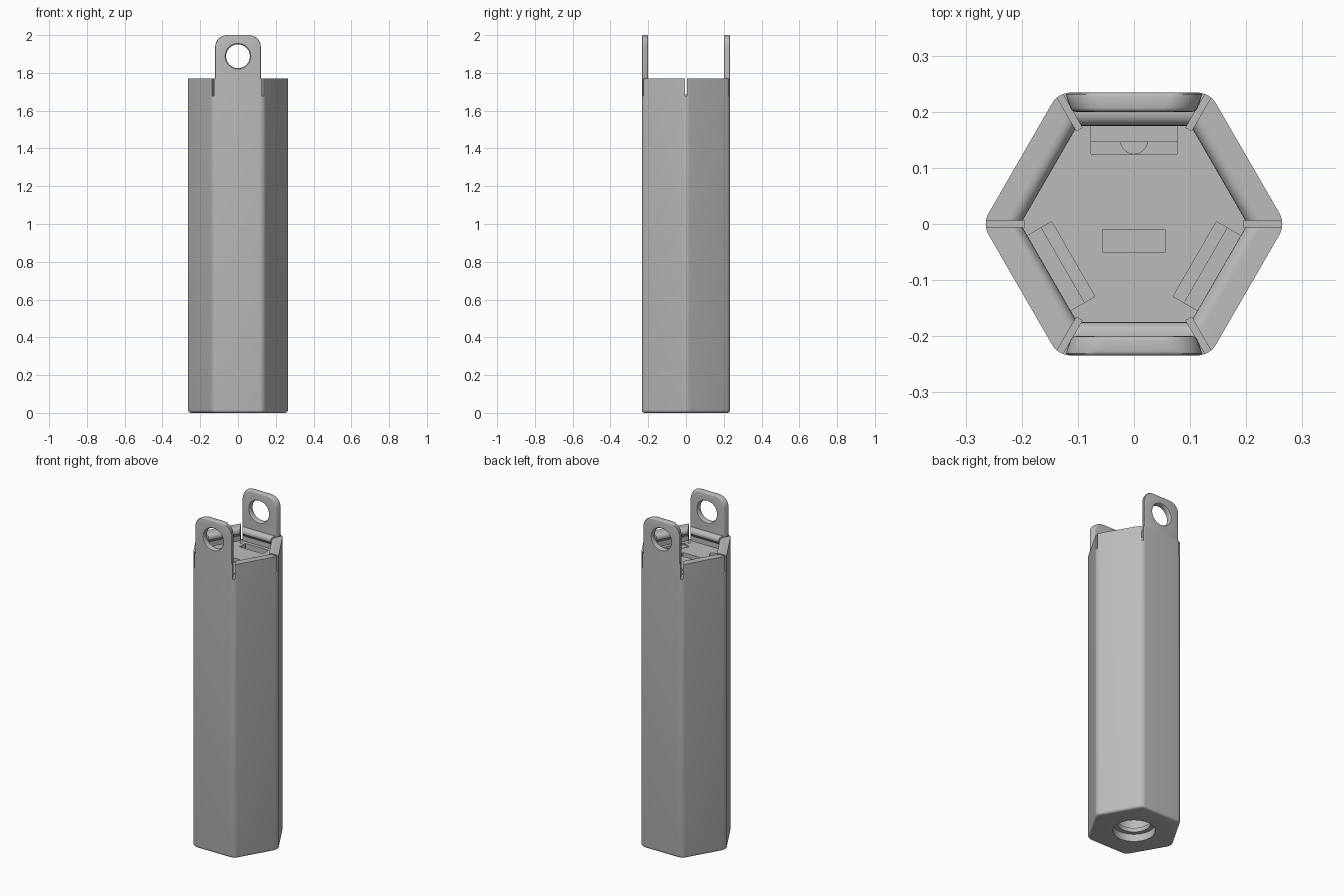
import bpy, bmesh, math
from mathutils import Matrix, Vector

if "Cube" in bpy.data.objects:
    bpy.data.objects.remove(bpy.data.objects["Cube"])

grey = bpy.data.materials.new("plain grey")
grey.diffuse_color = (0.5, 0.5, 0.5, 1)
grey.use_nodes = True
grey.node_tree.nodes["Principled BSDF"].inputs["Base Color"].default_value = grey.diffuse_color

APOTHEM, RIM, FLOOR = 0.234, 1.77, 1.685


def finish(name, bm):
    bmesh.ops.recalc_face_normals(bm, faces=bm.faces)
    mesh = bpy.data.meshes.new(name)
    bm.to_mesh(mesh)
    bm.free()
    mesh.materials.append(grey)
    obj = bpy.data.objects.new(name, mesh)
    bpy.context.collection.objects.link(obj)
    return obj


def loft(name, rings):
    """Skin a stack of closed rings and cap both ends."""
    bm = bmesh.new()
    rows = [[bm.verts.new(p) for p in ring] for ring in rings]
    for a, b in zip(rows, rows[1:]):
        for i in range(len(a)):
            j = (i + 1) % len(a)
            bm.faces.new((a[i], a[j], b[j], b[i]))
    bm.faces.new(rows[0])
    bm.faces.new(rows[-1])
    return finish(name, bm)


def hexagon(apothem, z, fillet, steps=6):
    """Hexagon with rounded corners, one corner on +x."""
    pts = []
    centre = (apothem - fillet) / math.cos(math.pi / 6)
    for k in range(6):
        a = k * math.pi / 3
        for s in range(steps + 1):
            t = a + math.radians(-30 + 60 * s / steps)
            pts.append((centre * math.cos(a) + fillet * math.cos(t),
                        centre * math.sin(a) + fillet * math.sin(t), z))
    return pts


def circle(r, z, n=48):
    return [(r * math.cos(2 * math.pi * i / n), r * math.sin(2 * math.pi * i / n), z)
            for i in range(n)]


def box(x0, x1, y0, y1, z0, z1, turn=0):
    ring = [(x0, y0), (x1, y0), (x1, y1), (x0, y1)]
    obj = loft("cutter", [[(x, y, z) for x, y in ring] for z in (z0, z1)])
    obj.data.transform(Matrix.Rotation(turn, 4, 'Z'))
    return obj


def cut(target, cutter):
    mod = target.modifiers.new("cut", 'BOOLEAN')
    mod.operation, mod.solver, mod.object = 'DIFFERENCE', 'EXACT', cutter
    bpy.context.view_layer.objects.active = target
    bpy.ops.object.modifier_apply(modifier=mod.name)
    bpy.data.objects.remove(cutter)


def smooth(obj):
    bpy.ops.object.select_all(action='DESELECT')
    obj.select_set(True)
    bpy.context.view_layer.objects.active = obj
    bpy.ops.object.shade_smooth_by_angle(angle=math.radians(32))


# Hexagonal body: rounded foot, tall wall, rim with a rounded inner lip, floor
rings = []
for i in range(5):
    t = math.radians(90 * i / 4)
    rings.append(hexagon(APOTHEM - 0.015 * (1 - math.sin(t)),
                         0.015 * (1 - math.cos(t)), 0.038))
rings.append(hexagon(APOTHEM, RIM, 0.038))
for i in range(7):
    t = math.radians(90 * i / 6)
    rings.append(hexagon(0.199 - 0.024 * math.sin(t),
                         RIM - 0.024 * (1 - math.cos(t)), 0.012))
rings.append(hexagon(0.176, 1.738, 0.012))
rings.append(hexagon(0.2, 1.715, 0.012))
rings.append(hexagon(0.2, FLOOR, 0.012))
body = loft("hexagonal_body", rings)

# Slits that part the wall into six springy panels
for k in range(6):
    cut(body, box(0.195, 0.32, -0.006, 0.006, 1.678, 1.9, k * math.pi / 3))

# Three stepped card slots in the floor, 120 degrees apart
for k in range(3):
    turn = k * 2 * math.pi / 3
    cut(body, box(-0.077, 0.077, 0.125, 0.179, FLOOR - 0.03, FLOOR + 0.02, turn))
    cut(body, box(-0.077, 0.077, 0.147, 0.179, FLOOR - 0.18, FLOOR - 0.01, turn))

# Finger notch of the rear slot
notch = loft("cutter", [circle(0.024, FLOOR - 0.09, 32), circle(0.024, FLOOR + 0.02, 32)])
notch.data.transform(Matrix.Translation((0, 0.149, 0)))
cut(body, notch)

# Centre slot
cut(body, box(-0.055, 0.055, -0.051, -0.01, FLOOR - 0.18, FLOOR + 0.02))

# Stepped socket in the underside
cut(body, loft("cutter", [circle(0.116, -0.05), circle(0.116, 0.045), circle(0.09, 0.045),
                          circle(0.09, 0.07), circle(0.1, 0.07), circle(0.1, 0.16)]))
smooth(body)


def hanging_tab(name, side):
    """Rounded tab with an eyelet, rising from the front or back wall."""
    half, top, r = 0.123, 2.0, 0.062
    arc = [(half - r + r * math.cos(math.radians(11.25 * i)),
            top - r + r * math.sin(math.radians(11.25 * i))) for i in range(9)]
    outline = [(half, RIM)] + arc + [(-x, z) for x, z in reversed(arc)] + [(-half, RIM)]
    bm = bmesh.new()
    # the inner face is narrower, following the radial slits
    rows = []
    for y, shrink in ((0.2, 0.012), (APOTHEM, 0)):
        rows.append([bm.verts.new((x - math.copysign(shrink, x), side * y, z))
                     for x, z in outline])
    n = len(outline)
    for i in range(n):
        j = (i + 1) % n
        bm.faces.new((rows[0][i], rows[0][j], rows[1][j], rows[1][i]))
    for row in rows:
        bm.faces.new(row)
    bmesh.ops.recalc_face_normals(bm, faces=bm.faces)
    # soften the outline, leaving the foot square
    rim = [e for e in bm.edges
           if abs(e.verts[0].co.y - e.verts[1].co.y) < 1e-5
           and max(v.co.z for v in e.verts) > RIM + 0.01]
    bmesh.ops.bevel(bm, geom=rim, offset=0.007, segments=3, profile=0.5, affect='EDGES')
    tab = finish(name, bm)
    # eyelet with flared mouths
    eye = loft("cutter", [circle(0.075, -0.027), circle(0.068, -0.0171), circle(0.0645, -0.0135),
                          circle(0.063, -0.009), circle(0.063, 0.009), circle(0.0645, 0.0135),
                          circle(0.068, 0.0171), circle(0.075, 0.027)])
    eye.data.transform(Matrix.Translation((0, side * 0.217, 1.888))
                       @ Matrix.Rotation(math.pi / 2, 4, 'X'))
    cut(tab, eye)
    smooth(tab)


hanging_tab("front_tab", -1)
hanging_tab("back_tab", 1)
